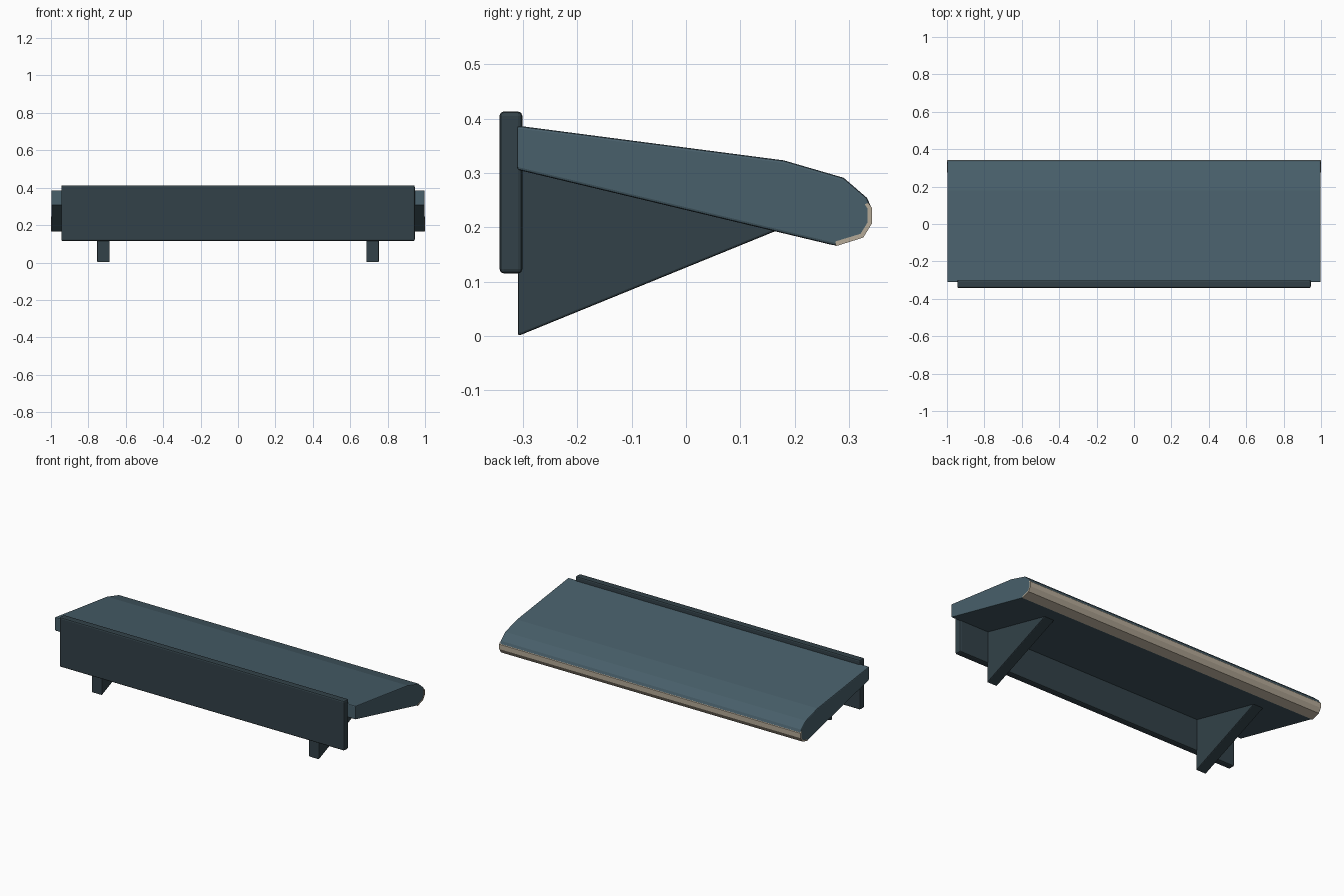
import bpy, bmesh

if "Cube" in bpy.data.objects:
    bpy.data.objects.remove(bpy.data.objects["Cube"])


def material(name, color):
    m = bpy.data.materials.new(name)
    m.diffuse_color = (*color, 1)
    m.use_nodes = True
    m.node_tree.nodes["Principled BSDF"].inputs["Base Color"].default_value = m.diffuse_color
    return m


BLUE = material("blue_grey", (0.065, 0.115, 0.145))
DARK = material("dark_slate", (0.032, 0.053, 0.065))
TAN = material("tan_trim", (0.46, 0.40, 0.31))


def extrude_profile(name, profile, x0, x1, mat, bevel):
    """Extrude a (y, z) profile from x0 to x1 with softened edges."""
    bm = bmesh.new()
    face = bm.faces.new([bm.verts.new((x0, y, z)) for y, z in profile])
    new = bmesh.ops.extrude_face_region(bm, geom=[face])["geom"]
    bmesh.ops.translate(bm, vec=(x1 - x0, 0, 0),
                        verts=[v for v in new if isinstance(v, bmesh.types.BMVert)])
    bmesh.ops.recalc_face_normals(bm, faces=bm.faces)
    mesh = bpy.data.meshes.new(name)
    bm.to_mesh(mesh)
    bm.free()
    mesh.materials.append(mat)
    ob = bpy.data.objects.new(name, mesh)
    bpy.context.collection.objects.link(ob)
    if bevel:
        mod = ob.modifiers.new("soft_edges", 'BEVEL')
        mod.width = bevel
        mod.segments = 2
        mod.limit_method = 'ANGLE'
    return ob


# Sloping slab with a rounded nose
slab = [(-0.311, 0.387), (0.18, 0.323), (0.29, 0.291), (0.333, 0.254),
        (0.341, 0.236), (0.341, 0.207), (0.325, 0.182), (0.275, 0.166),
        (-0.311, 0.306)]
extrude_profile("canopy_slab", slab, -0.998, 0.998, BLUE, 0.005)

# Pale trim wrapped around the lower nose
outer = [(0.275, 0.165), (0.326, 0.181), (0.342, 0.207), (0.342, 0.236), (0.335, 0.245)]
inner = [(0.329, 0.242), (0.334, 0.234), (0.334, 0.209), (0.321, 0.188), (0.275, 0.174)]
extrude_profile("nose_trim", outer + inner, -1.0, 1.0, TAN, 0)

# Upright back plate
plate = [(-0.343, 0.115), (-0.301, 0.115), (-0.301, 0.413), (-0.343, 0.413)]
extrude_profile("back_plate", plate, -0.945, 0.945, DARK, 0.008)

# Pair of triangular brackets under the slab
bracket = [(-0.309, 0.0), (0.172, 0.196), (-0.309, 0.312)]
for side, x in (("left", -0.72), ("right", 0.72)):
    extrude_profile(side + "_bracket", bracket, x - 0.033, x + 0.033, DARK, 0.004)
